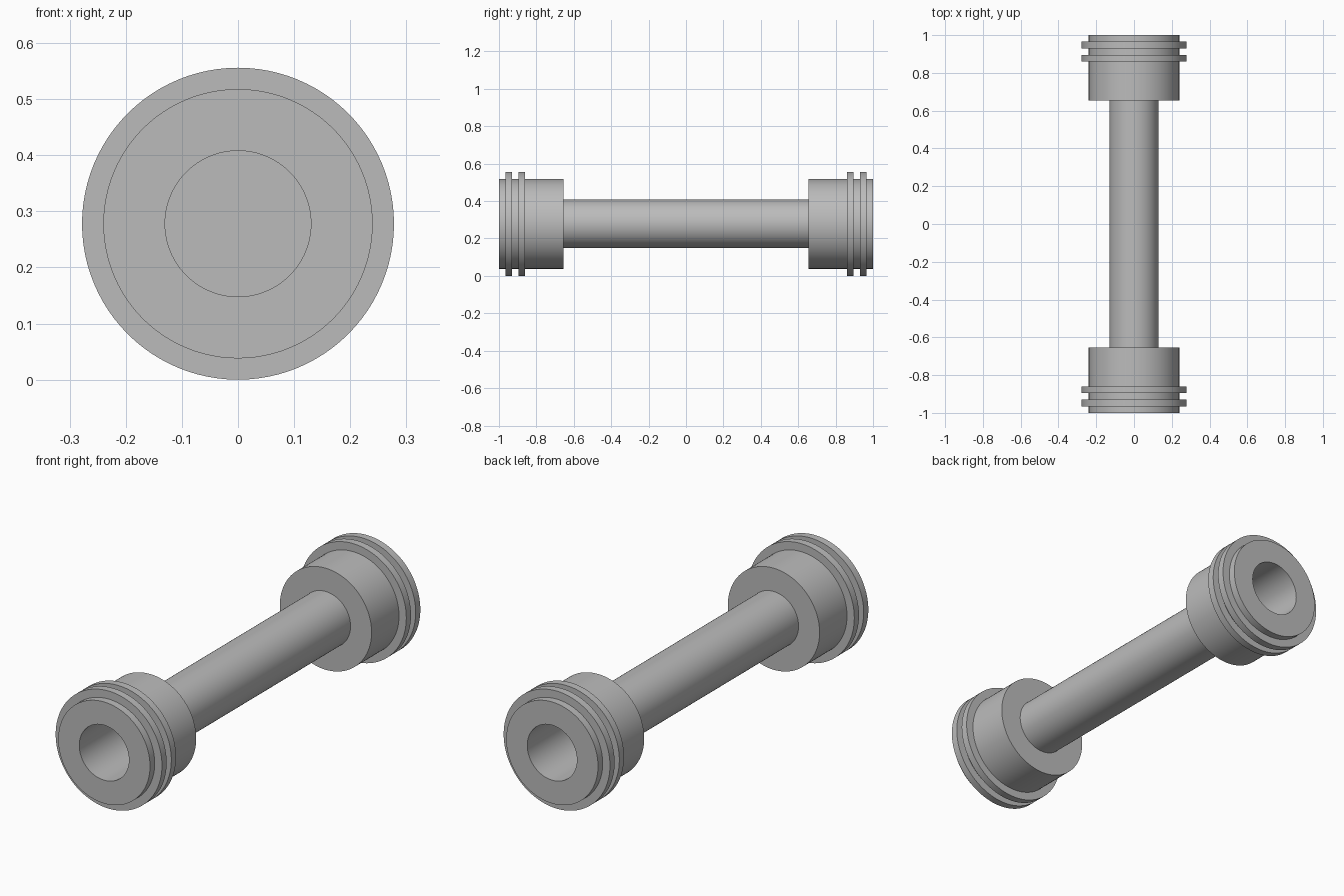
import bpy
import bmesh
import math
from mathutils import Matrix, Vector

cube = bpy.data.objects.get("Cube")
if cube:
    bpy.data.objects.remove(cube, do_unlink=True)

AXIS_Z = 0.278
SHAFT_R, HEAD_R, RING_R = 0.13, 0.24, 0.278
INNER_Y, END_Y = 0.655, 1.0
RINGS = [(0.86, 0.895), (0.93, 0.965)]
SEGMENTS = 96

grey = bpy.data.materials.new("plain_grey")
grey.use_nodes = True
colour = (0.5, 0.5, 0.5, 1)
grey.diffuse_color = colour
grey.node_tree.nodes["Principled BSDF"].inputs["Base Color"].default_value = colour


def lathe(name, profile, closed, flip=1):
    """Spin a (radius, y) profile around the long axis."""
    bm = bmesh.new()
    verts = [bm.verts.new((r, y * flip, 0)) for r, y in profile]
    pairs = list(zip(verts, verts[1:]))
    if closed:
        pairs.append((verts[-1], verts[0]))
    edges = [bm.edges.new(p) for p in pairs]
    bmesh.ops.spin(bm, geom=verts + edges, cent=Vector(), axis=(0, 1, 0),
                   angle=math.tau, steps=SEGMENTS)
    bmesh.ops.remove_doubles(bm, verts=bm.verts[:], dist=0.0001)
    bmesh.ops.recalc_face_normals(bm, faces=bm.faces[:])
    bmesh.ops.transform(bm, matrix=Matrix.Translation((0, 0, AXIS_Z)), verts=bm.verts[:])
    mesh = bpy.data.meshes.new(name)
    bm.to_mesh(mesh)
    bm.free()
    obj = bpy.data.objects.new(name, mesh)
    bpy.context.collection.objects.link(obj)
    mesh.materials.append(grey)
    bpy.ops.object.select_all(action="DESELECT")
    obj.select_set(True)
    bpy.context.view_layer.objects.active = obj
    bpy.ops.object.shade_smooth_by_angle(angle=math.radians(30))
    return obj


# Solid round shaft; its ends close the bottom of each bore
lathe("shaft", [(0, -INNER_Y), (SHAFT_R, -INNER_Y), (SHAFT_R, INNER_Y), (0, INNER_Y)], False)

# Hollow collar with two raised rings, one at each end
profile = [(SHAFT_R, INNER_Y), (HEAD_R, INNER_Y)]
for start, stop in RINGS:
    profile += [(HEAD_R, start), (RING_R, start), (RING_R, stop), (HEAD_R, stop)]
profile += [(HEAD_R, END_Y), (SHAFT_R, END_Y)]
for name, flip in (("front_collar", -1), ("back_collar", 1)):
    lathe(name, profile, True, flip)
